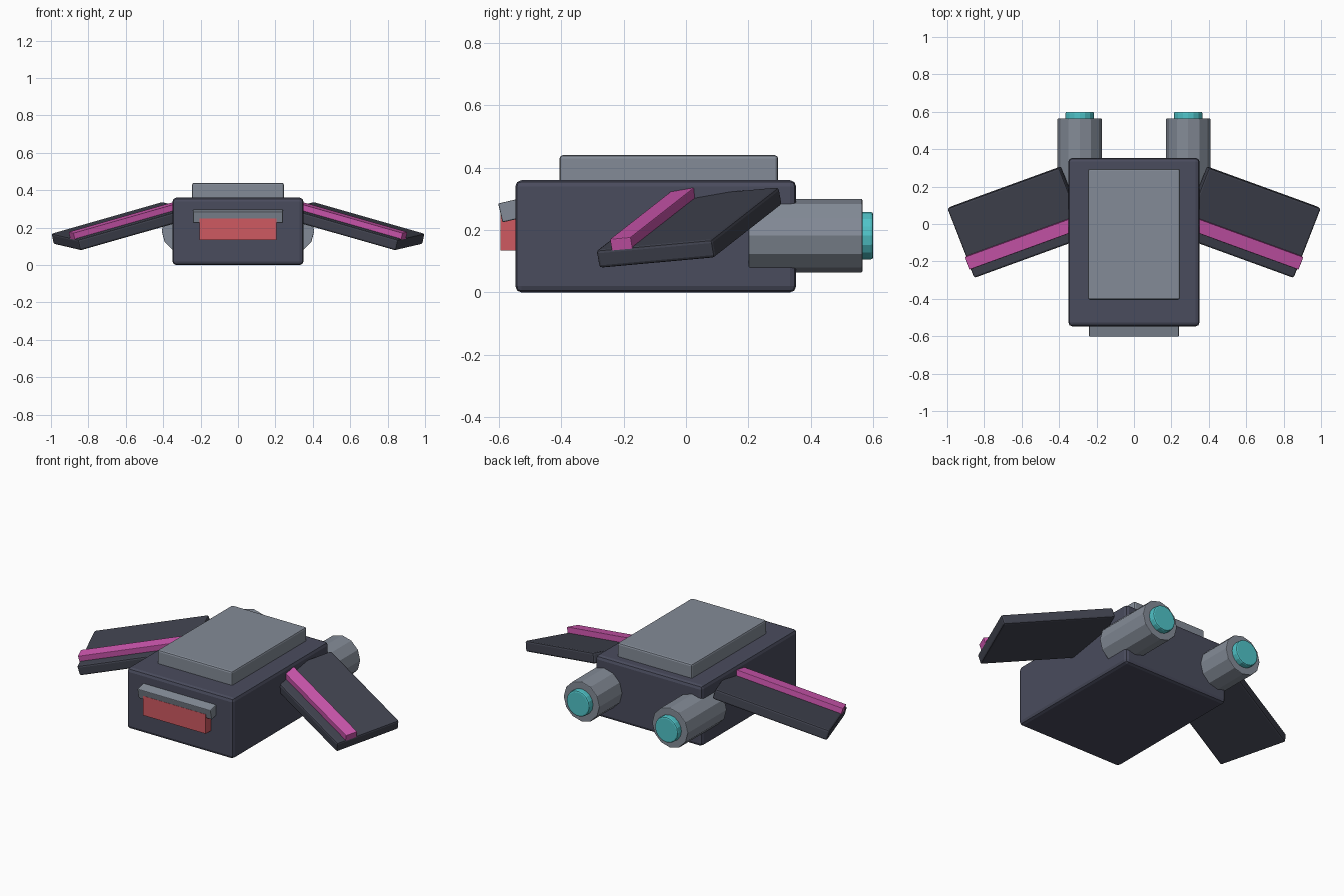
import bpy, bmesh
from math import radians
from mathutils import Matrix, Euler, Vector

if "Cube" in bpy.data.objects:
    bpy.data.objects.remove(bpy.data.objects["Cube"], do_unlink=True)


def material(name, rgb):
    m = bpy.data.materials.new(name)
    m.use_nodes = True
    m.diffuse_color = (*rgb, 1)
    m.node_tree.nodes["Principled BSDF"].inputs["Base Color"].default_value = (*rgb, 1)
    return m


hull = material("dark slate", (0.068, 0.072, 0.11))
panel = material("wing charcoal", (0.052, 0.056, 0.078))
metal = material("steel grey", (0.23, 0.26, 0.31))
red = material("visor red", (0.62, 0.1, 0.12))
pink = material("stripe pink", (0.62, 0.095, 0.43))
cyan = material("glow cyan", (0.08, 0.55, 0.58))


def finish(name, bm, mat, matrix, bevel, mirrored=False):
    """Bake the placement, optionally reflect to the right side, bevel the edges."""
    bm.transform(matrix)
    if mirrored:
        bm.transform(Matrix.Scale(-1, 4, (1, 0, 0)))
    bmesh.ops.recalc_face_normals(bm, faces=bm.faces)
    mesh = bpy.data.meshes.new(name)
    bm.to_mesh(mesh)
    bm.free()
    mesh.materials.append(mat)
    obj = bpy.data.objects.new(name, mesh)
    bpy.context.collection.objects.link(obj)
    if bevel:
        mod = obj.modifiers.new("Bevel", "BEVEL")
        mod.width, mod.segments = bevel, 2
        mod.limit_method, mod.angle_limit = "ANGLE", radians(40)
    return obj


def box(name, size, matrix, mat, bevel=0.0, mirrored=False):
    bm = bmesh.new()
    bmesh.ops.create_cube(bm, size=1)
    bm.transform(Matrix.Diagonal((*size, 1)))
    return finish(name, bm, mat, matrix, bevel, mirrored)


def tube(name, radius, y0, y1, x, z, sides, mat, bevel, mirrored):
    bm = bmesh.new()
    bmesh.ops.create_cone(bm, cap_ends=True, segments=sides,
                          radius1=radius, radius2=radius, depth=y1 - y0)
    place = Matrix.Translation((x, (y0 + y1) / 2, z)) @ Matrix.Rotation(radians(90), 4, "X")
    return finish(name, bm, mat, place, bevel, mirrored)


def at(x, y, z):
    return Matrix.Translation((x, y, z))


# Hull and top plate
box("body", (0.70, 0.90, 0.36), at(0, -0.097, 0.18), hull, 0.02)
box("top_plate", (0.49, 0.70, 0.12), at(0, -0.055, 0.38), metal, 0.01)

# Front visor and the tilted brow above it
box("visor", (0.41, 0.10, 0.115), at(0, -0.545, 0.1925), red)
box("visor_brow", (0.48, 0.08, 0.062),
    at(0, -0.556, 0.264) @ Matrix.Rotation(radians(13), 4, "X"), metal, 0.004)

# Drooping swept wings with raised stripes, and rear engines
wing_frame = at(0.622, 0.01, 0.208) @ Euler(
    (radians(5), radians(15), radians(-20))).to_matrix().to_4x4()
for side, mirrored in (("left", False), ("right", True)):
    box(side + "_wing", (0.66, 0.40, 0.06), wing_frame, panel, 0.01, mirrored)
    box(side + "_wing_stripe", (0.656, 0.072, 0.045),
        wing_frame @ at(0, -0.11, 0.04), pink, 0.003, mirrored)
    tube(side + "_engine", 0.118, 0.20, 0.565, 0.29, 0.182, 12, metal, 0.004, mirrored)
    tube(side + "_engine_glow", 0.076, 0.50, 0.60, 0.29, 0.182, 16, cyan, 0.008, mirrored)
